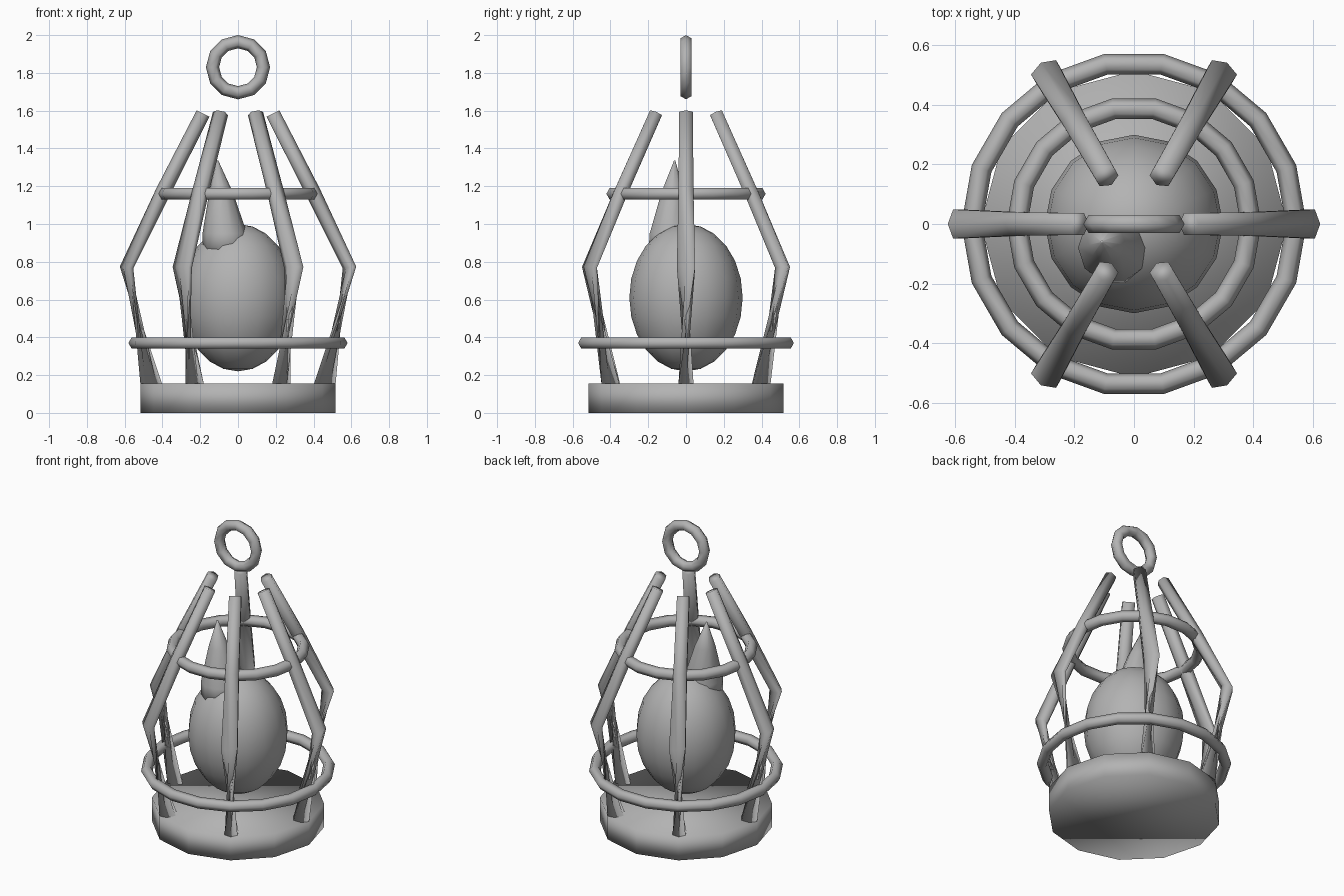
import bpy, bmesh
from math import sin, cos, pi, radians
from mathutils import Vector, Matrix

cube = bpy.data.objects.get("Cube")
if cube:
    bpy.data.objects.remove(cube)

COLOUR = (0.45, 0.45, 0.45, 1)
iron = bpy.data.materials.new("grey_iron")
iron.use_nodes = True
iron.diffuse_color = COLOUR
iron.node_tree.nodes["Principled BSDF"].inputs["Base Color"].default_value = COLOUR


def finish(name, bm):
    bmesh.ops.recalc_face_normals(bm, faces=bm.faces[:])
    mesh = bpy.data.meshes.new(name)
    bm.to_mesh(mesh)
    bm.free()
    mesh.materials.append(iron)
    mesh.shade_smooth()
    obj = bpy.data.objects.new(name, mesh)
    bpy.context.collection.objects.link(obj)
    return obj


def loft(name, loops, closed=False):
    """Skin a list of equal-length point loops, capping the ends unless closed."""
    bm = bmesh.new()
    rows = [[bm.verts.new(p) for p in loop] for loop in loops]
    n = len(rows[0])
    pairs = list(zip(rows, rows[1:])) + ([(rows[-1], rows[0])] if closed else [])
    for a, b in pairs:
        for i in range(n):
            j = (i + 1) % n
            bm.faces.new((a[i], a[j], b[j], b[i]))
    if not closed:
        bm.faces.new(rows[0])
        bm.faces.new(rows[-1])
    return finish(name, bm)


def ring(name, radius, z, sides, thick=0.035, upright=False):
    loops = []
    for i in range(sides):
        a = 2 * pi * i / sides
        loop = []
        for k in range(6):
            t = 2 * pi * k / 6
            r, h = radius + thick * cos(t), thick * sin(t)
            x, y = r * cos(a), r * sin(a)
            loop.append((x, h, z + y) if upright else (x, y, z + h))
        loops.append(loop)
    return loft(name, loops, closed=True)


def circle(x, y, z, r, sides):
    return [(x + r * cos(2 * pi * i / sides), y + r * sin(2 * pi * i / sides), z)
            for i in range(sides)]


# Base disc
loft("base", [circle(0, 0, z, 0.515, 12) for z in (0, 0.155)])

# Hoops and hanging ring
ring("lower_hoop", 0.545, 0.37, 18)
ring("upper_hoop", 0.393, 1.16, 18)
ring("hanging_ring", 0.135, 1.83, 12, upright=True)

# Six bent bars: path radius, height, section tilt, radial and side size, twist
STATIONS = [(0.185, 1.585, 27, 0.038, 0.042, 0),
            (0.397, 1.17, 26, 0.04, 0.046, 0),
            (0.59, 0.77, 7, 0.036, 0.056, 0),
            (0.46, 0.155, 0, 0.057, 0.046, 120)]
for n in range(6):
    turn = Matrix.Rotation(n * pi / 3, 3, 'Z')
    loops = []
    for r, z, tilt, wide, deep, twist in STATIONS:
        tilt = radians(tilt)
        loop = []
        for k in range(6):
            t = k * pi / 3 - radians(twist)
            u = wide * cos(t)
            loop.append(turn @ Vector((r + u * cos(tilt), deep * sin(t), z + u * sin(tilt))))
        loops.append(loop)
    loft("cage_bar_%d" % (n + 1), loops)

# Egg-shaped lamp body
bm = bmesh.new()
bmesh.ops.create_uvsphere(bm, u_segments=16, v_segments=12, radius=1)
bmesh.ops.transform(bm, verts=bm.verts[:],
                    matrix=Matrix.Translation((0, 0, 0.61)) @ Matrix.Diagonal((0.3, 0.3, 0.39, 1)))
finish("lamp_globe", bm)

# Leaning flame tip
loft("flame_tip", [circle(-0.06, -0.08, 0.84, 0.125, 10),
                   circle(-0.07, -0.08, 0.95, 0.118, 10),
                   circle(-0.09, -0.07, 1.17, 0.062, 10),
                   circle(-0.108, -0.06, 1.335, 0.004, 10)])
